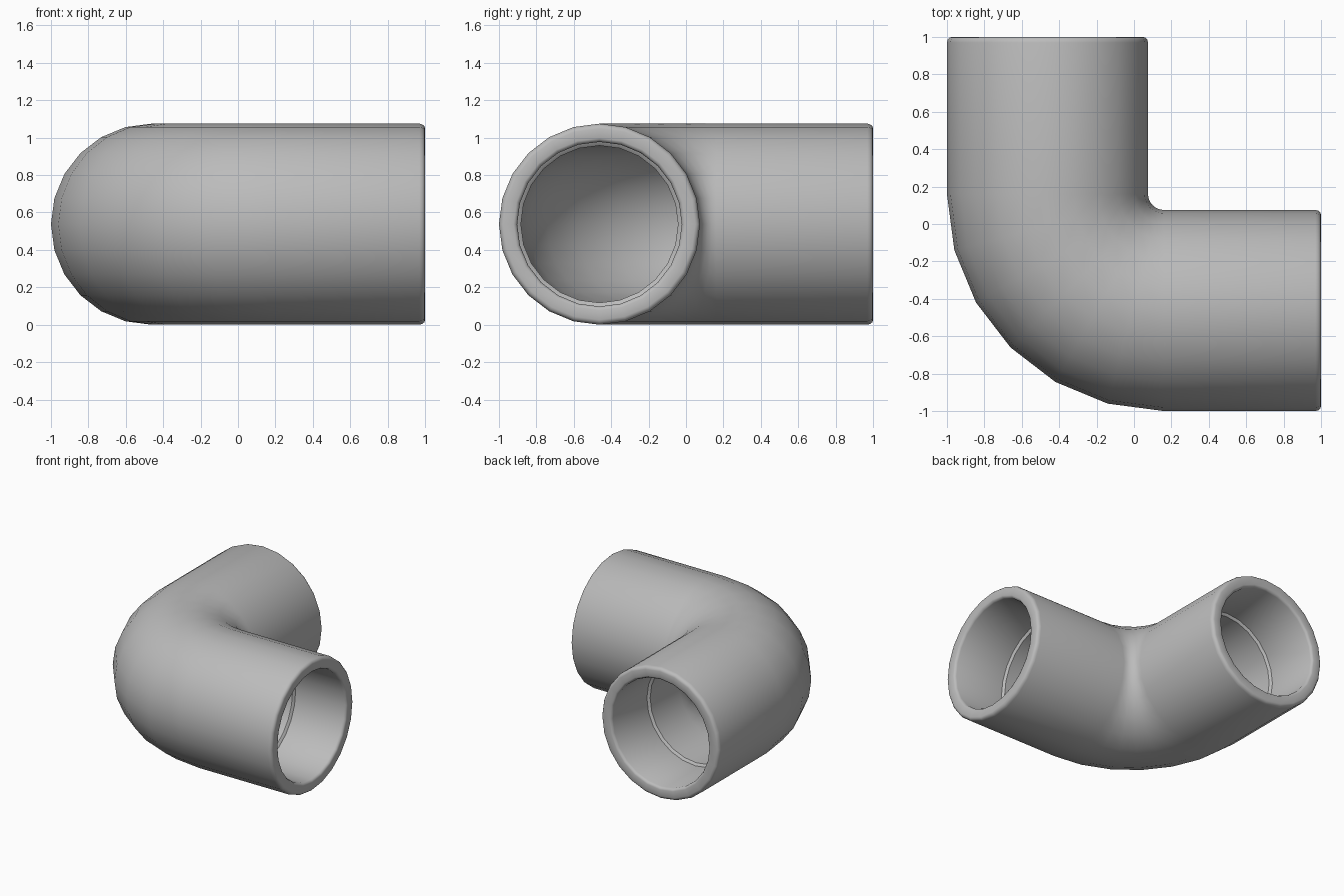
import bpy, bmesh, math
from mathutils import Vector

cube = bpy.data.objects.get("Cube")
if cube:
    bpy.data.objects.remove(cube, do_unlink=True)

SIDES = 24          # sides around the pipe
STEPS = 6           # segments in the bend
R = 0.5375          # outer radius
BORE = 0.42         # radius inside the bend
SOCKET = 0.44       # radius of the end sockets
DEPTH = 0.46        # depth of the end sockets
AXIS = R - 1.0      # offset of both arm axes
BEND = 0.16         # x and y of the bend centre
SWEEP = BEND - AXIS # centreline radius of the bend

grey = bpy.data.materials.new("plain grey")
grey.use_nodes = True
grey.diffuse_color = (0.5, 0.5, 0.5, 1)
bsdf = grey.node_tree.nodes["Principled BSDF"]
bsdf.inputs["Base Color"].default_value = (0.5, 0.5, 0.5, 1)
bsdf.inputs["Roughness"].default_value = 0.5

bm = bmesh.new()


def ring(centre, side, radius):
    """Circle of vertices around centre, in the plane of side and z."""
    return [bm.verts.new(centre + radius * (math.cos(a) * side + math.sin(a) * Vector((0, 0, 1))))
            for a in (2 * math.pi * i / SIDES for i in range(SIDES))]


def arm_x(inset, radius):
    return ring(Vector((1 - inset, AXIS, R)), Vector((0, -1, 0)), radius)


def arm_y(inset, radius):
    return ring(Vector((AXIS, 1 - inset, R)), Vector((-1, 0, 0)), radius)


def bend(radius):
    """Rings around the quarter turn, from the x arm to the y arm."""
    rings = []
    for i in range(STEPS + 1):
        a = math.radians(90 * i / STEPS)
        side = Vector((-math.sin(a), -math.cos(a), 0))
        rings.append(ring(Vector((BEND, BEND, R)) + side * SWEEP, side, radius))
    return rings


# Rounded mouth, outside to inside, then socket wall and stop ledge
rim = [(0.03, R), (0.015, R - 0.004), (0.004, R - 0.013), (0, R - 0.026),
       (0, SOCKET + 0.02), (0.005, SOCKET + 0.008), (0.02, SOCKET)]
ledge = [(DEPTH, SOCKET), (DEPTH + 0.008, BORE + 0.006), (DEPTH + 0.014, BORE)]
mouth = rim + ledge

# Loop of rings: outer skin, one mouth, inner skin, other mouth
rings = bend(R)
rings += [arm_y(d, r) for d, r in mouth]
rings += bend(BORE)[::-1]
rings += [arm_x(d, r) for d, r in reversed(mouth)]
for n, a in enumerate(rings):
    b = rings[(n + 1) % len(rings)]
    for i in range(SIDES):
        j = (i + 1) % SIDES
        bm.faces.new((a[i], a[j], b[j], b[i]))
bmesh.ops.recalc_face_normals(bm, faces=bm.faces)

mesh = bpy.data.meshes.new("pipe_elbow")
bm.to_mesh(mesh)
bm.free()
mesh.materials.append(grey)
elbow = bpy.data.objects.new("pipe_elbow", mesh)
bpy.context.collection.objects.link(elbow)

# Smooth shading with crisp ledges
bpy.ops.object.select_all(action='DESELECT')
elbow.select_set(True)
bpy.context.view_layer.objects.active = elbow
bpy.ops.object.shade_smooth_by_angle(angle=math.radians(40))
